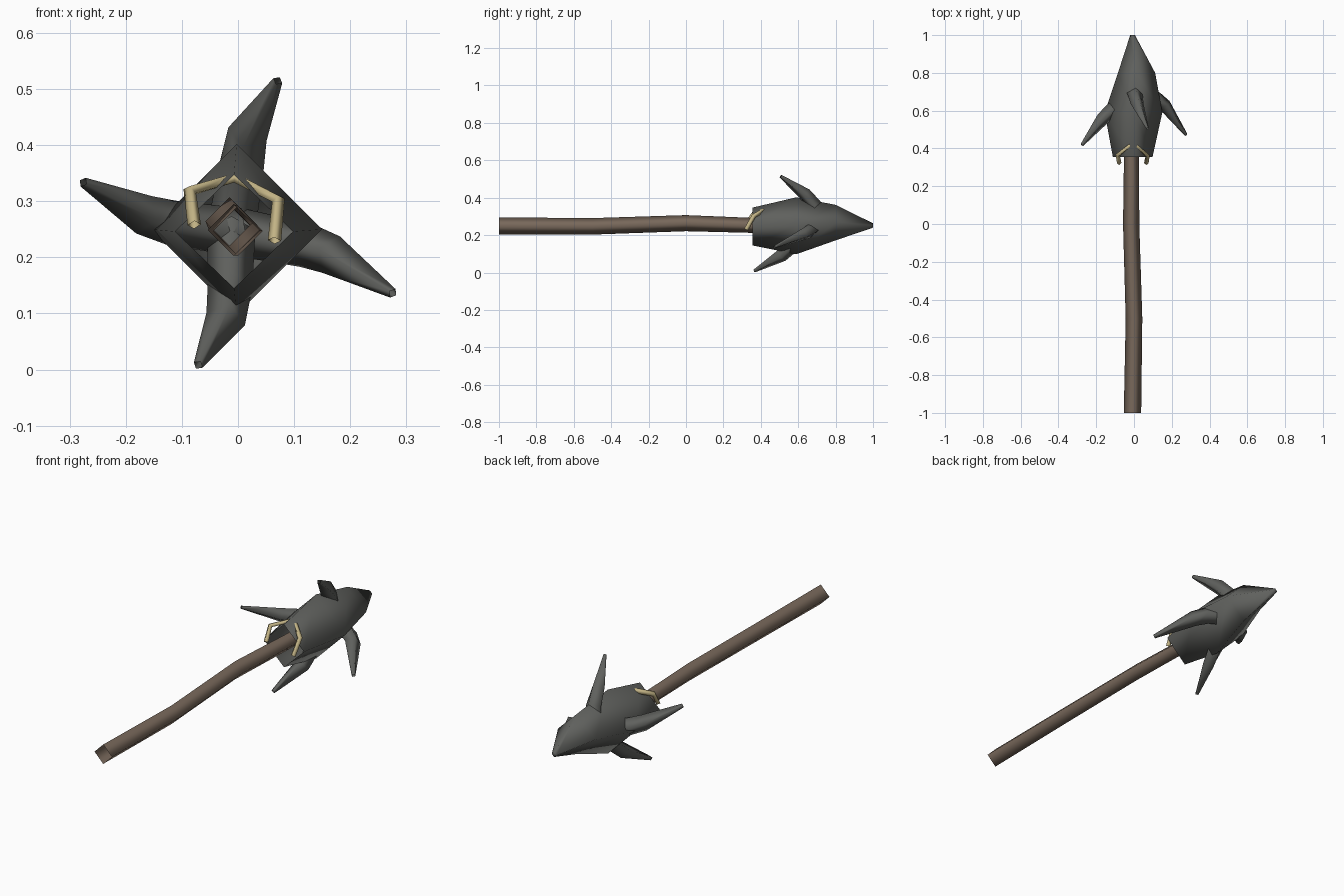
import bpy
from mathutils import Vector

if "Cube" in bpy.data.objects:
    bpy.data.objects.remove(bpy.data.objects["Cube"])


def material(name, rgb):
    m = bpy.data.materials.new(name)
    m.diffuse_color = (*rgb, 1.0)
    m.use_nodes = True
    m.node_tree.nodes["Principled BSDF"].inputs["Base Color"].default_value = m.diffuse_color
    return m


STONE = material("dark grey stone", (0.115, 0.118, 0.11))
WOOD = material("brown wood", (0.19, 0.14, 0.105))
CORD = material("tan cord", (0.54, 0.45, 0.235))


def tube(name, points, radii, up, mat):
    """Open four-sided tube swept along points, corners along and across 'up'."""
    pts = [Vector(p) for p in points]
    up = Vector(up)
    verts, faces = [], []
    for i, p in enumerate(pts):
        before = (p - pts[i - 1]).normalized() if i else Vector()
        after = (pts[i + 1] - p).normalized() if i < len(pts) - 1 else Vector()
        t = (before + after).normalized()
        side = t.cross(up).normalized()
        top = side.cross(t).normalized()
        # widen bends so the tube keeps its thickness
        verts += [p + d * radii[i] for d in (side, top, -side, -top)]
    for i in range(len(pts) - 1):
        for k in range(4):
            a, b = 4 * i + k, 4 * i + (k + 1) % 4
            faces.append((a, b, b + 4, a + 4))
    me = bpy.data.meshes.new(name)
    me.from_pydata(verts, [], faces)
    me.materials.append(mat)
    me.shade_smooth()
    ob = bpy.data.objects.new(name, me)
    bpy.context.collection.objects.link(ob)
    return ob


# Slightly crooked hollow shaft
tube("shaft",
     [(-0.008, -1, 0.249), (0.0, -0.5, 0.247), (-0.015, 0, 0.264),
      (-0.013, 0.36, 0.252), (-0.012, 0.5, 0.25)],
     [0.046, 0.044, 0.043, 0.04, 0.04], (0, 0, 1), WOOD)

# Hollow diamond-section head, built from rings along y
rings = [  # y, left x, right x, bottom z, top z
    (0.355, -0.112, 0.098, 0.145, 0.347),
    (0.59, -0.155, 0.15, 0.098, 0.402),
    (0.80, -0.085, 0.112, 0.172, 0.362),
    (1.0, -0.02, 0.005, 0.24, 0.263),
]
verts, faces = [], []
for y, l, r, b, t in rings:
    cx, cz = (l + r) / 2, (b + t) / 2
    verts += [(r, y, cz), (cx, y, t), (l, y, cz), (cx, y, b)]
for i in range(len(rings) - 1):
    for k in range(4):
        a, b = 4 * i + k, 4 * i + (k + 1) % 4
        faces.append((a, a + 4, b + 4, b))
faces.append((12, 15, 14, 13))
me = bpy.data.meshes.new("spear_head")
me.from_pydata(verts, [], faces)
me.materials.append(STONE)
me.shade_smooth()
bpy.context.collection.objects.link(bpy.data.objects.new("spear_head", me))

# Four swept-back barbs: root, surface, elbow, tip
barbs = {
    "top_barb": [(-0.012, 0.72, 0.25), (0.006, 0.685, 0.36),
                 (0.017, 0.635, 0.42), (0.071, 0.506, 0.515)],
    "bottom_barb": [(-0.012, 0.64, 0.25), (-0.014, 0.575, 0.15),
                    (-0.022, 0.51, 0.09), (-0.071, 0.365, 0.008)],
    "left_barb": [(0.0, 0.64, 0.245), (-0.12, 0.60, 0.262),
                  (-0.168, 0.555, 0.276), (-0.276, 0.418, 0.334)],
    "right_barb": [(0.0, 0.69, 0.245), (0.12, 0.66, 0.222),
                   (0.166, 0.625, 0.205), (0.276, 0.472, 0.136)],
}
for name, path in barbs.items():
    tube(name, path, [0.043, 0.04, 0.036, 0.009], (0, 1, 0), STONE)

# Cord looped through the rear of the head
tube("cord_loop",
     [(-0.078, 0.322, 0.258), (-0.086, 0.365, 0.318), (-0.006, 0.43, 0.342),
      (0.072, 0.362, 0.302), (0.065, 0.322, 0.23)],
     [0.012] * 5, (0, -0.7, 0.7), CORD)
